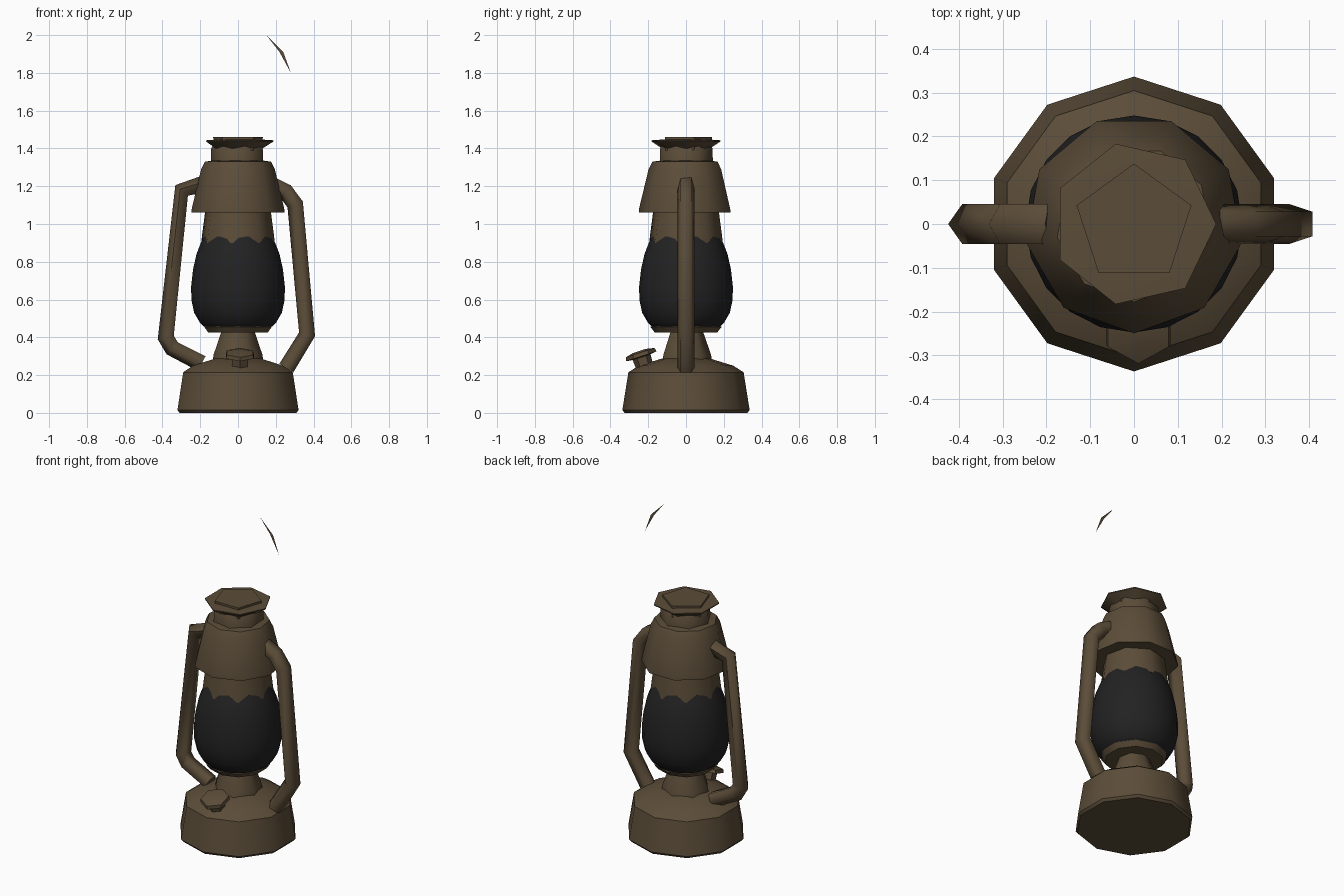
import bpy, bmesh, math
from mathutils import Vector, Matrix

if "Cube" in bpy.data.objects:
    bpy.data.objects.remove(bpy.data.objects["Cube"])


def material(name, rgb):
    m = bpy.data.materials.new(name)
    m.diffuse_color = (*rgb, 1)
    m.use_nodes = True
    m.node_tree.nodes["Principled BSDF"].inputs["Base Color"].default_value = m.diffuse_color
    return m


BROWN = material("aged brown metal", (0.105, 0.073, 0.04))
BLACK = material("dark glass", (0.016, 0.016, 0.017))


def finish(name, rings, mat, angle=45, caps=True):
    """Skin a list of equal rings into one object."""
    bm = bmesh.new()
    loops = [[bm.verts.new(p) for p in ring] for ring in rings]
    n = len(loops[0])
    for a, b in zip(loops, loops[1:]):
        for i in range(n):
            j = (i + 1) % n
            bm.faces.new((a[i], a[j], b[j], b[i]))
    if caps:
        bm.faces.new(loops[0])
        bm.faces.new(loops[-1])
    bmesh.ops.recalc_face_normals(bm, faces=bm.faces[:])
    me = bpy.data.meshes.new(name)
    bm.to_mesh(me)
    bm.free()
    me.materials.append(mat)
    ob = bpy.data.objects.new(name, me)
    bpy.context.collection.objects.link(ob)
    bpy.ops.object.select_all(action='DESELECT')
    ob.select_set(True)
    bpy.context.view_layer.objects.active = ob
    bpy.ops.object.shade_smooth_by_angle(angle=math.radians(angle))
    return ob


def lathe(name, profile, sides, mat=BROWN, start=90, angle=45, centre=(0, 0)):
    """Turn (radius, height) pairs into a faceted round part."""
    turn = [math.radians(start) + math.tau * i / sides for i in range(sides)]
    rings = [[(centre[0] + r * math.cos(t), centre[1] + r * math.sin(t), z)
              for t in turn] for r, z in profile]
    return finish(name, rings, mat, angle)


def tube(name, path, radius, sides=5):
    """Sweep a low-sided tube along (x, z) points."""
    pts = [Vector((x, 0, z)) for x, z in path]
    rings = []
    for i, p in enumerate(pts):
        d_in = (p - pts[max(i - 1, 0)]).normalized()
        d_out = (pts[min(i + 1, len(pts) - 1)] - p).normalized()
        d = (d_in + d_out).normalized()
        side = Vector((d.z, 0, -d.x))
        rings.append([p + radius * (side * math.cos(math.tau * k / sides)
                                    + Vector((0, 1, 0)) * math.sin(math.tau * k / sides))
                      for k in range(sides)])
    return finish(name, rings, BROWN, 75)


# Fuel tank base and burner cone
lathe("fuel_tank", [(0.325, 0), (0.337, 0.015), (0.305, 0.215), (0.25, 0.25), (0.12, 0.29)], 10)
lathe("burner_cone", [(0.137, 0.28), (0.132, 0.31), (0.09, 0.43)], 7, angle=55)
lathe("globe_seat", [(0.09, 0.425), (0.165, 0.425), (0.188, 0.455), (0.17, 0.47)], 10)

# Glass globe
lathe("glass_globe", [(0.16, 0.44), (0.2, 0.475), (0.232, 0.53), (0.247, 0.6), (0.248, 0.67),
                      (0.238, 0.76), (0.22, 0.84), (0.197, 0.9), (0.18, 0.935)], 20, BLACK)

# Chimney collar and hood
lathe("chimney_collar", [(0.198, 0.90), (0.192, 0.95), (0.172, 1.1)], 8, start=80, angle=50)
lathe("hood", [(0.25, 1.06), (0.25, 1.075), (0.198, 1.29), (0.178, 1.33), (0.14, 1.335)], 9, start=70)
lathe("upper_neck", [(0.145, 1.32), (0.142, 1.40), (0.13, 1.42)], 7, start=80, angle=55)

# Cap: thin brim with a five-sided plug on top
lathe("cap_brim", [(0.13, 1.40), (0.188, 1.437), (0.188, 1.443), (0.13, 1.447)], 7, start=0, angle=30)
lathe("cap_plug", [(0.135, 1.39), (0.138, 1.46)], 5, angle=30)

# Side tubes
tube("left_side_tube", [(-0.19, 1.205), (-0.295, 1.175), (-0.378, 0.4), (-0.345, 0.345), (-0.19, 0.265)], 0.048)
tube("right_side_tube", [(0.18, 1.21), (0.255, 1.175), (0.307, 1.105), (0.37, 0.415), (0.26, 0.235)], 0.048)

# Fuel filler cap on the front of the tank, tilted outwards
filler = lathe("filler_cap", [(0.045, -0.075), (0.05, 0.0), (0.085, 0.005), (0.08, 0.025), (0.035, 0.035)],
               6, angle=30)
filler.data.transform(Matrix.Translation((0.01, -0.235, 0.295)) @ Matrix.Rotation(math.radians(18), 4, 'X'))

# Remaining flat sliver of the carrying handle
me = bpy.data.meshes.new("handle_sliver")
me.from_pydata([(0.15, 0, 2.0), (0.24, 0, 1.91), (0.28, 0, 1.8), (0.22, 0, 1.91)], [], [(0, 1, 2, 3)])
me.materials.append(BROWN)
bpy.context.collection.objects.link(bpy.data.objects.new("handle_sliver", me))
